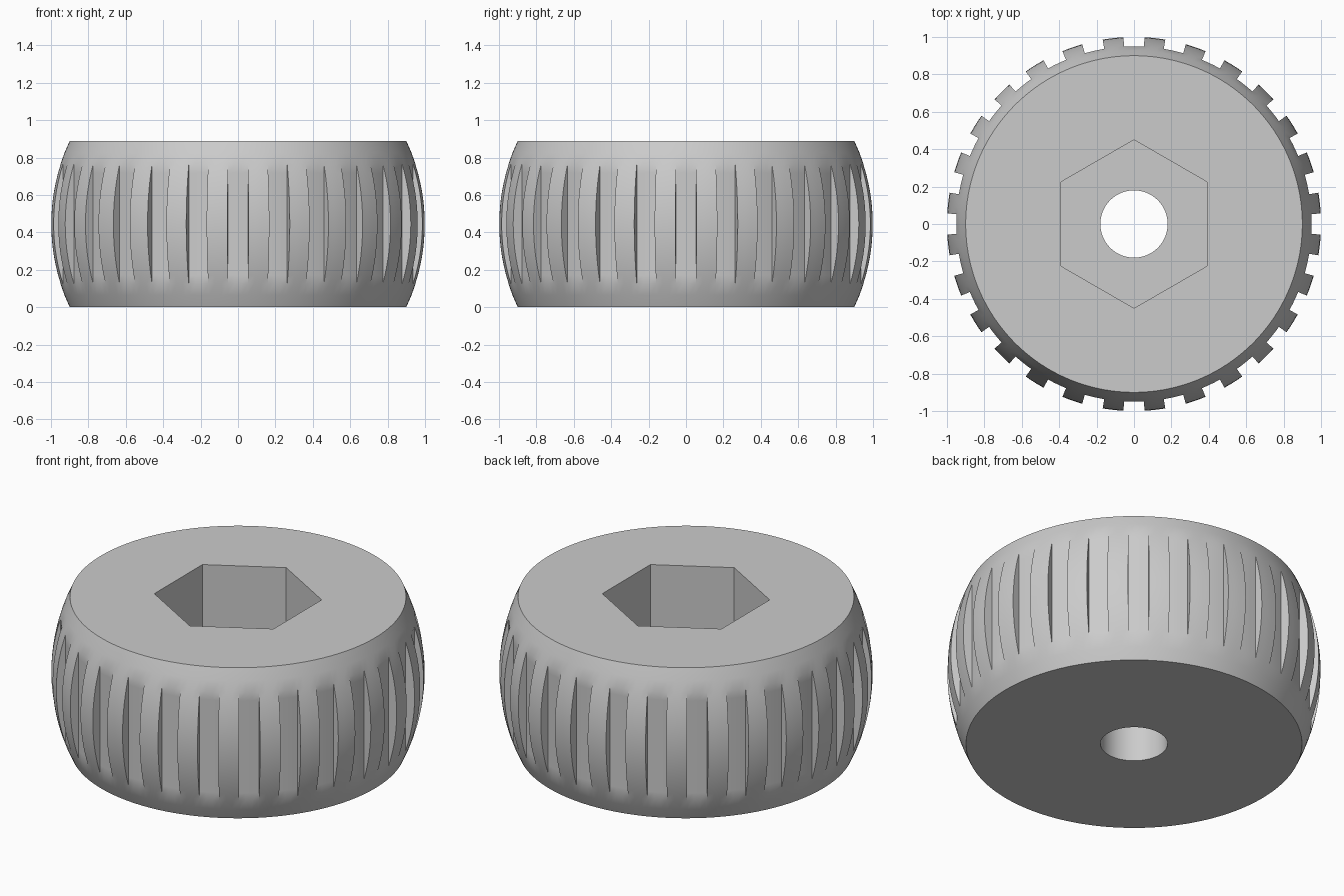
import bpy, bmesh, math

if "Cube" in bpy.data.objects:
    bpy.data.objects.remove(bpy.data.objects["Cube"])

HEIGHT, MID = 0.89, 0.445
BULGE_R = 1.04          # radius of the barrel arc
FLOOR_R = 0.95          # radius at the bottom of the grooves
TEETH = 28
PITCH = 2 * math.pi / TEETH

grey = bpy.data.materials.new("light grey")
grey.diffuse_color = (0.6, 0.6, 0.6, 1)
grey.use_nodes = True
grey.node_tree.nodes["Principled BSDF"].inputs["Base Color"].default_value = grey.diffuse_color


def barrel(z):
    return 1.0 - BULGE_R + math.sqrt(BULGE_R ** 2 - (z - MID) ** 2)


def make_prism(name, radius, sides, z0, z1, turn):
    bpy.ops.mesh.primitive_cylinder_add(
        vertices=sides, radius=radius, depth=z1 - z0,
        location=(0, 0, (z0 + z1) / 2), rotation=(0, 0, turn))
    ob = bpy.context.object
    ob.name = name
    ob.hide_render = True
    return ob


# Ring heights, including the exact heights where the grooves run out
half = math.sqrt(BULGE_R ** 2 - (BULGE_R - (1 - FLOOR_R)) ** 2)
heights = [0, 0.065]
heights += [MID - half + 2 * half * i / 14 for i in range(15)]
heights += [HEIGHT - 0.065, HEIGHT]

# One pitch: a groove centred on zero, then a tooth
steps = [-0.25, -0.083, 0.083, 0.25]
outline = [(s, True) for s in steps] + [(s + 0.5, False) for s in steps]

# Knurled barrel body
bm = bmesh.new()
rings = []
for z in heights:
    ring = []
    for t in range(TEETH):
        for s, groove in outline:
            r = min(barrel(z), FLOOR_R) if groove else barrel(z)
            a = (t + s) * PITCH
            ring.append(bm.verts.new((r * math.cos(a), r * math.sin(a), z)))
    rings.append(ring)
n = len(rings[0])
for low, high in zip(rings, rings[1:]):
    for i in range(n):
        j = (i + 1) % n
        bm.faces.new((low[i], low[j], high[j], high[i]))
bm.faces.new(rings[0][::-1])
bm.faces.new(rings[-1])
bmesh.ops.remove_doubles(bm, verts=bm.verts[:], dist=0.0005)
bmesh.ops.recalc_face_normals(bm, faces=bm.faces[:])
mesh = bpy.data.meshes.new("knurled_knob")
bm.to_mesh(mesh)
bm.free()
mesh.materials.append(grey)
knob = bpy.data.objects.new("knurled_knob", mesh)
bpy.context.collection.objects.link(knob)

# Hexagonal pocket in the top and round bore through the bottom
cutters = [
    make_prism("hex_pocket_cutter", 0.45, 6, 0.36, 1.1, 0),
    make_prism("bore_cutter", 0.18, 64, -0.2, 1.2, 0),
]
for cutter in cutters:
    cutter.data.materials.append(grey)
    bpy.ops.object.select_all(action='DESELECT')
    knob.select_set(True)
    bpy.context.view_layer.objects.active = knob
    mod = knob.modifiers.new("cut", 'BOOLEAN')
    mod.operation = 'DIFFERENCE'
    mod.solver = 'EXACT'
    mod.object = cutter
    bpy.ops.object.modifier_apply(modifier=mod.name)
for cutter in cutters:
    bpy.data.objects.remove(cutter, do_unlink=True)

bpy.ops.object.shade_smooth_by_angle(angle=math.radians(30))
